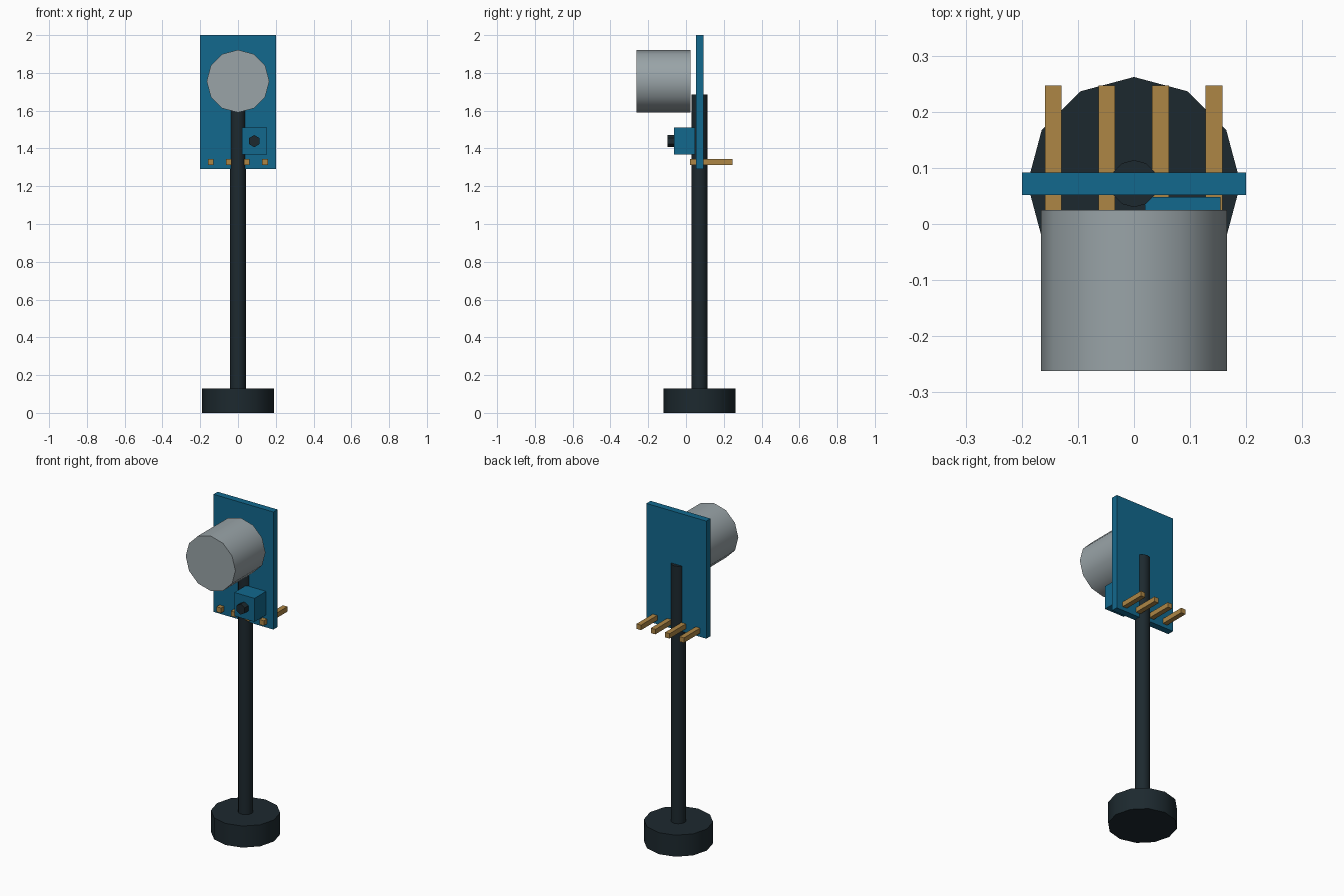
import bpy
from math import radians, pi

if "Cube" in bpy.data.objects:
    bpy.data.objects.remove(bpy.data.objects["Cube"])


def material(name, rgb):
    m = bpy.data.materials.new(name)
    m.diffuse_color = (*rgb, 1)
    m.use_nodes = True
    m.node_tree.nodes["Principled BSDF"].inputs["Base Color"].default_value = m.diffuse_color
    return m


blue = material("board_blue", (0.006, 0.14, 0.27))
dark = material("dark_plastic", (0.012, 0.022, 0.028))
gold = material("pin_gold", (0.42, 0.24, 0.06))
metal = material("metal_grey", (0.32, 0.37, 0.39))


def box(name, lo, hi, mat):
    bpy.ops.mesh.primitive_cube_add(size=1, location=[(a + b) / 2 for a, b in zip(lo, hi)])
    ob = bpy.context.object
    ob.name = name
    ob.scale = [b - a for a, b in zip(lo, hi)]
    bpy.ops.object.transform_apply(location=False, rotation=False, scale=True)
    ob.data.materials.append(mat)
    return ob


def cylinder(name, sides, radius, depth, loc, mat, along_y=False):
    bpy.ops.mesh.primitive_cylinder_add(vertices=sides, radius=radius, depth=depth, location=loc,
                                        rotation=(pi / 2 if along_y else 0, 0, 0))
    ob = bpy.context.object
    ob.name = name
    ob.data.materials.append(mat)
    if sides > 6:
        bpy.ops.object.shade_smooth_by_angle(angle=radians(40))
    return ob


# Stand: round foot and pole running up through the board
cylinder("stand_base", 12, 0.19, 0.13, (0, 0.072, 0.065), dark)
cylinder("stand_pole", 12, 0.042, 1.555, (0, 0.072, 0.9075), dark)

# Circuit board
box("circuit_board", (-0.2, 0.052, 1.29), (0.2, 0.092, 2.0), blue)

# Sensor can
cylinder("sensor_can", 12, 0.166, 0.287, (0, -0.1185, 1.756), metal, along_y=True)

# Trimmer block with its adjusting knob
box("trimmer_block", (0.02, -0.063, 1.368), (0.154, 0.048, 1.51), blue)
cylinder("trimmer_knob", 6, 0.032, 0.045, (0.086, -0.0755, 1.439), dark, along_y=True)

# Row of four header pins
for i in range(4):
    x = -0.144 + i * 0.0955
    box(f"header_pin_{i + 1}", (x - 0.015, 0.022, 1.313), (x + 0.015, 0.247, 1.343), gold)
